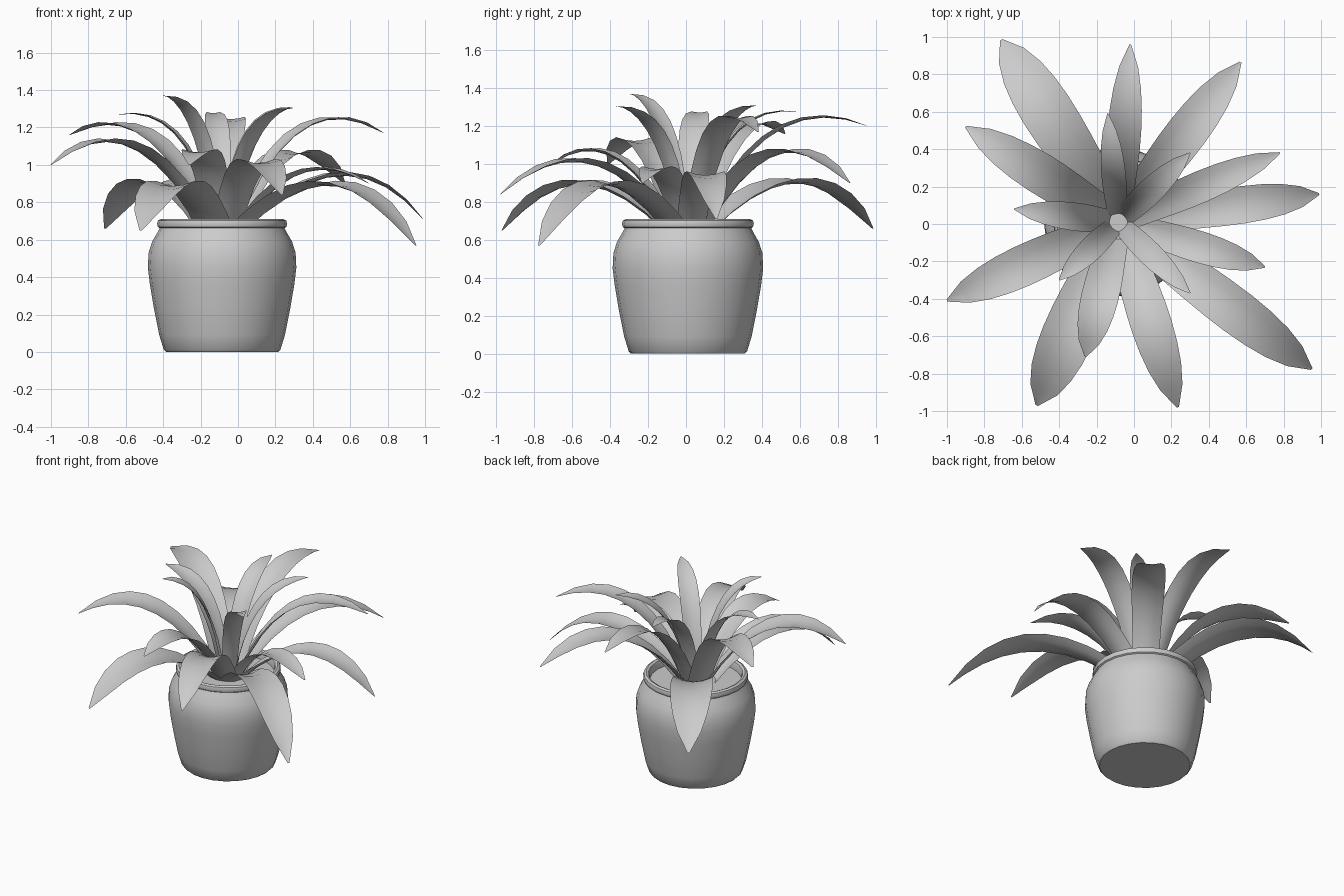
import bpy, math
from mathutils import Vector

if "Cube" in bpy.data.objects:
    bpy.data.objects.remove(bpy.data.objects["Cube"])

CENTRE = Vector((-0.085, 0.01, 0))


def make_object(name, verts, faces, angle):
    mesh = bpy.data.meshes.new(name)
    mesh.from_pydata(verts, [], faces)
    mesh.update()
    ob = bpy.data.objects.new(name, mesh)
    bpy.context.collection.objects.link(ob)
    bpy.ops.object.select_all(action='DESELECT')
    ob.select_set(True)
    bpy.context.view_layer.objects.active = ob
    bpy.ops.object.shade_smooth_by_angle(angle=math.radians(angle))
    return ob


def lathe(name, profile, sides=24, cap_start=False, cap_end=False):
    verts, faces = [], []
    for r, z in profile:
        for i in range(sides):
            a = 2 * math.pi * i / sides
            verts.append(CENTRE + Vector((r * math.cos(a), r * math.sin(a), z)))
    for j in range(len(profile) - 1):
        for i in range(sides):
            k = (i + 1) % sides
            faces.append((j * sides + i, j * sides + k,
                          (j + 1) * sides + k, (j + 1) * sides + i))
    if cap_start:
        faces.append(tuple(reversed(range(sides))))
    if cap_end:
        n = (len(profile) - 1) * sides
        faces.append(tuple(range(n, n + sides)))
    return make_object(name, verts, faces, 35)


# pot: bulging wall, rolled rim, inner wall and soil
lathe("pot", [(0.30, 0.0), (0.312, 0.012), (0.336, 0.09), (0.364, 0.23), (0.386, 0.36),
              (0.397, 0.45), (0.393, 0.53), (0.374, 0.59), (0.345, 0.64), (0.334, 0.662),
              (0.343, 0.668), (0.348, 0.685), (0.343, 0.702), (0.328, 0.71),
              (0.312, 0.703), (0.305, 0.685), (0.305, 0.63)], cap_start=True)
lathe("soil", [(0.305, 0.65), (0.1, 0.651)], cap_end=True)

# relative half width along a leaf, from root to tip
SHAPE = [0.76, 0.81, 0.87, 0.94, 0.99, 1.0, 0.95, 0.82, 0.56, 0.05]


def leaf(name, tip, peak, width, root_r, ctrl):
    """Arching leaf: curve from the crown to the tip, highest at z = peak."""
    tip = Vector(tip)
    out = Vector((tip.x - CENTRE.x, tip.y - CENTRE.y, 0))
    length = out.length
    out.normalize()
    side = Vector((-out.y, out.x, 0))
    z0 = 0.63
    zc = peak + math.sqrt(max(0, (peak - z0) * (peak - tip.z)))
    p0 = CENTRE + out * root_r + Vector((0, 0, z0))
    p1 = CENTRE + out * (length * ctrl) + Vector((0, 0, zc))
    verts, faces = [], []
    n = len(SHAPE) - 1
    for i, s in enumerate(SHAPE):
        t = i / n
        p = p0 * (1 - t) ** 2 + p1 * (2 * t * (1 - t)) + tip * t * t
        tan = ((p1 - p0) * (1 - t) + (tip - p1) * t).normalized()
        up = tan.cross(side)
        half = width * s / 2
        fold = half * (0.32 - 0.2 * t)
        for u in (-1, -0.5, 0, 0.5, 1):
            verts.append(p + side * (u * half) + up * (fold * (u * u - 0.4)))
    for i in range(n):
        for j in range(4):
            a = i * 5 + j
            faces.append((a, a + 1, a + 6, a + 5))
    return make_object(name, verts, faces, 60)


# (tip, peak height, width)
LOW = [((-0.71, 0.985, 0.66), 0.91, 0.28), ((0.95, -0.775, 0.57), 0.90, 0.24),
       ((-0.52, -0.97, 0.65), 0.90, 0.28), ((0.99, 0.16, 0.71), 0.95, 0.20)]
MIDDLE = [((0.57, 0.865, 0.90), 1.07, 0.22), ((0.235, -0.98, 0.84), 1.02, 0.22),
          ((-1.0, -0.41, 1.0), 1.13, 0.22), ((0.70, -0.23, 0.90), 0.98, 0.17),
          ((-0.26, -0.71, 1.0), 1.075, 0.20)]
HIGH = [((-0.02, 0.96, 1.20), 1.25, 0.18), ((0.78, 0.38, 1.17), 1.25, 0.17),
        ((-0.90, 0.52, 1.16), 1.22, 0.22)]
INNER = [((-0.64, 0.08, 1.27), 1.275, 0.15), ((0.30, -0.37, 1.305), 1.305, 0.13),
         ((-0.40, -0.30, 1.37), 1.37, 0.13), ((-0.14, 0.59, 1.275), 1.28, 0.13),
         ((0.30, 0.38, 1.31), 1.31, 0.14)]
for label, group, root_r, ctrl in (("low", LOW, 0.09, 0.60), ("middle", MIDDLE, 0.07, 0.50),
                                   ("high", HIGH, 0.06, 0.42), ("inner", INNER, 0.035, 0.28)):
    for k, (tip, peak, width) in enumerate(group):
        leaf(f"{label}_leaf_{k + 1}", tip, peak, width, root_r, ctrl)
